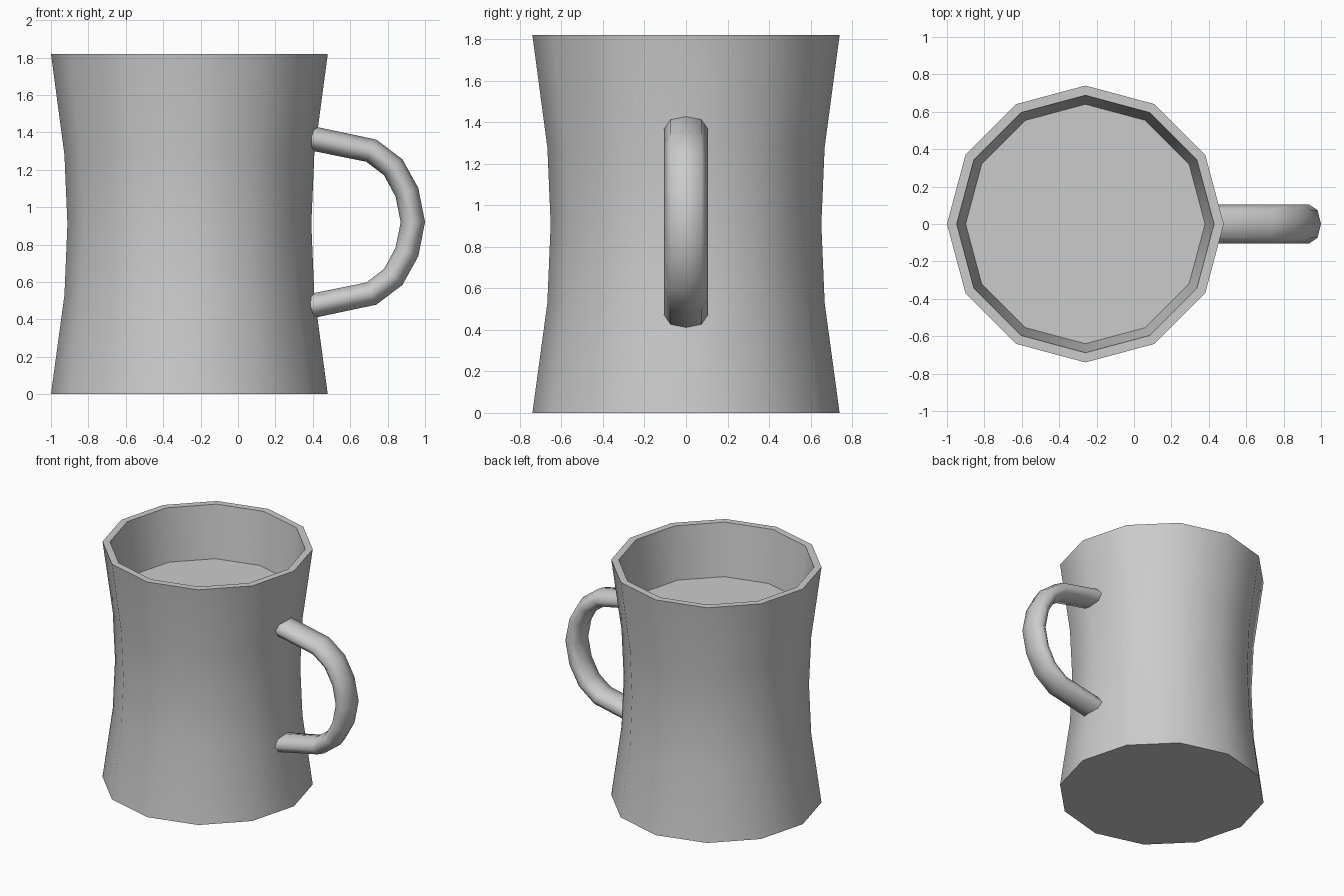
import bpy, bmesh, math
from mathutils import Vector

if "Cube" in bpy.data.objects:
    bpy.data.objects.remove(bpy.data.objects["Cube"], do_unlink=True)

grey = bpy.data.materials.new("plain grey")
grey.use_nodes = True
grey.diffuse_color = (0.6, 0.6, 0.6, 1)
grey.node_tree.nodes["Principled BSDF"].inputs["Base Color"].default_value = (0.6, 0.6, 0.6, 1)


def skin(name, rings, sharp_angle):
    """Bridge equal closed rings of points, cap both ends and shade smooth."""
    bm = bmesh.new()
    loops = [[bm.verts.new(p) for p in ring] for ring in rings]
    n = len(loops[0])
    for a, b in zip(loops, loops[1:]):
        for i in range(n):
            j = (i + 1) % n
            bm.faces.new((a[i], a[j], b[j], b[i]))
    bm.faces.new(loops[0][::-1])
    bm.faces.new(loops[-1])
    bmesh.ops.recalc_face_normals(bm, faces=bm.faces)
    mesh = bpy.data.meshes.new(name)
    bm.to_mesh(mesh)
    bm.free()
    mesh.materials.append(grey)
    obj = bpy.data.objects.new(name, mesh)
    bpy.context.collection.objects.link(obj)
    bpy.ops.object.select_all(action="DESELECT")
    obj.select_set(True)
    bpy.context.view_layer.objects.active = obj
    bpy.ops.object.shade_smooth_by_angle(angle=math.radians(sharp_angle))
    return obj


def circle(sides):
    return [(math.cos(t), math.sin(t)) for t in
            (math.tau * i / sides for i in range(sides))]


# Waisted cup: outside from base to rim, then down the inside to the filled level
CENTRE_X = -0.26
profile = [(0.74, 0), (0.668, 0.53), (0.652, 0.91), (0.668, 1.28),
           (0.74, 1.82), (0.688, 1.82), (0.64, 1.42)]
skin("cup_body", [[(CENTRE_X + r * c, r * s, z) for c, s in circle(12)]
                  for r, z in profile], 50)

# Handle: oval tube swept along a path mirrored about its middle height
MID_Z = 0.92
upper = [(0.385, 0.45), (0.713, 0.382), (0.83, 0.293), (0.903, 0.16)]
path = ([Vector((x, 0, MID_Z + h)) for x, h in upper]
        + [Vector((0.935, 0, MID_Z))]
        + [Vector((x, 0, MID_Z - h)) for x, h in reversed(upper)])
rings = []
for i, p in enumerate(path):
    steps = [(b - a).normalized() for a, b in zip(path, path[1:])][max(i - 1, 0):i + 1]
    along = sum(steps, Vector()).normalized()
    across = Vector((-along.z, 0, along.x))
    rings.append([p + across * (0.065 * c) + Vector((0, 0.105 * s, 0))
                  for c, s in circle(8)])
skin("handle", rings, 75)
